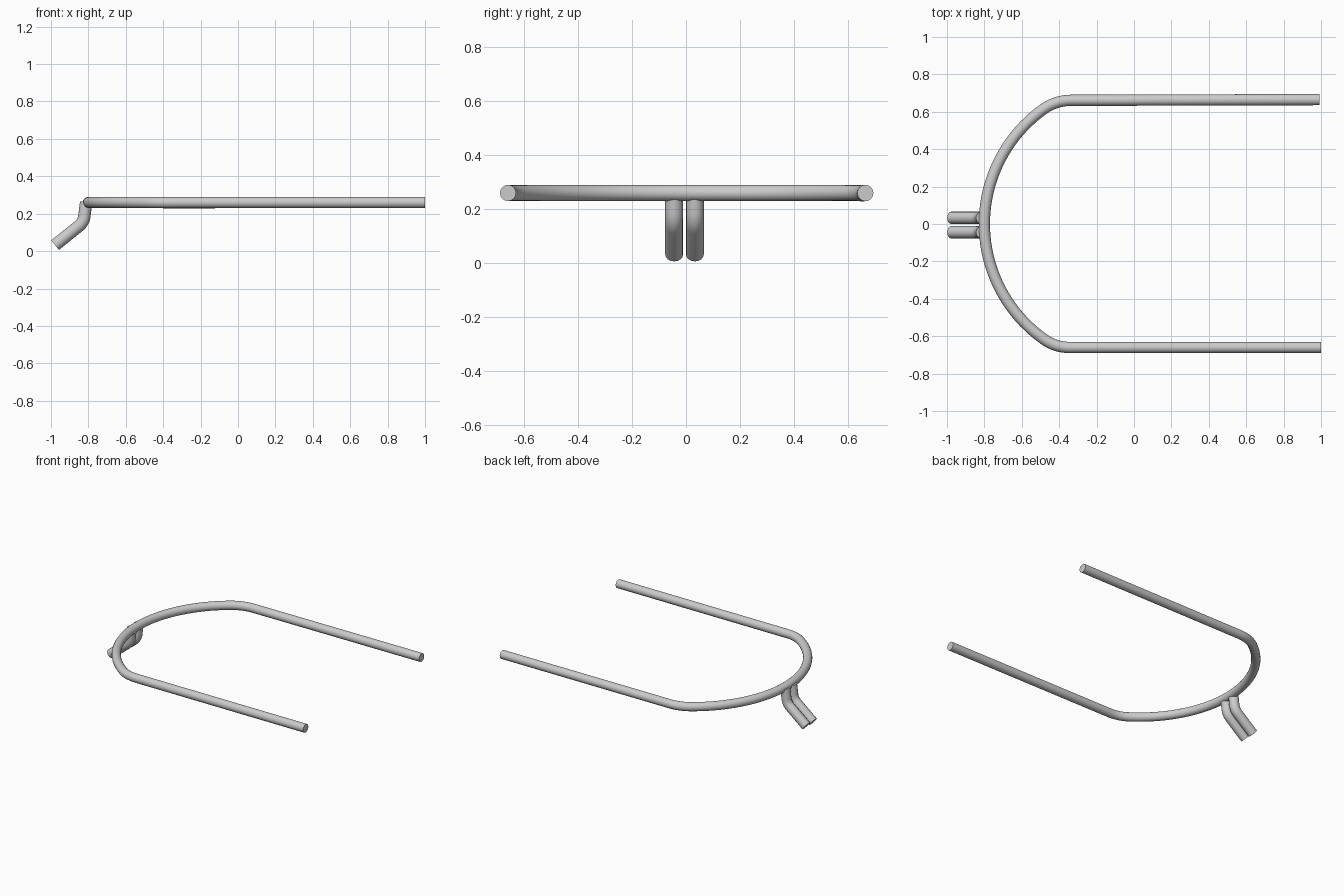
import bpy
from math import sin, cos, radians, pi
from mathutils import Vector

if "Cube" in bpy.data.objects:
    bpy.data.objects.remove(bpy.data.objects["Cube"])


def fillet(a, corner, b, length, n=8):
    """Points of a smooth bend replacing the corner of a-corner-b."""
    a, c, b = Vector(a), Vector(corner), Vector(b)
    p, q = c + (a - c).normalized() * length, c + (b - c).normalized() * length
    return [p * (1 - t) ** 2 + c * 2 * t * (1 - t) + q * t * t
            for t in (i / n for i in range(n + 1))]


def tube(name, points, radius):
    """Round capped rod swept along a path, as a smooth mesh."""
    curve = bpy.data.curves.new(name, 'CURVE')
    curve.dimensions = '3D'
    curve.bevel_depth = radius
    curve.bevel_resolution = 6
    curve.use_fill_caps = True
    spline = curve.splines.new('POLY')
    spline.points.add(len(points) - 1)
    for sp, p in zip(spline.points, points):
        sp.co = (*p, 1)
    obj = bpy.data.objects.new(name, curve)
    bpy.context.collection.objects.link(obj)
    bpy.ops.object.select_all(action='DESELECT')
    obj.select_set(True)
    bpy.context.view_layer.objects.active = obj
    bpy.ops.object.convert(target='MESH')
    bpy.ops.object.shade_smooth_by_angle(angle=radians(40))
    return bpy.context.object


# Wide U-shaped rod: straight arm, tight shoulder, shallow bow, shoulder, arm
Z, R, CX = 0.26, 0.755, -0.045
A = radians(54.8)
bow = [(CX - R * cos(t), R * sin(t), Z)
       for t in (-A + 2 * A * i / 40 for i in range(41))]
near = fillet((1, -0.66, Z), (-0.419, -0.66, Z), bow[0], 0.074)
far = fillet(bow[-1], (-0.415, 0.661, 0.259), (1, 0.665, Z), 0.079)
path = [(1, -0.66, Z)] + near[:-1] + bow + far[1:] + [(0.993, 0.665, Z)]
tube("frame_rod", path, 0.03)

# Pair of bent prongs hanging from the middle of the bow
for side, y in (("near", -0.044), ("far", 0.033)):
    top, elbow, tip = (-0.812, y, 0.262), (-0.825, y, 0.155), (-0.978, y, 0.032)
    tube("prong_" + side, [top] + fillet(top, elbow, tip, 0.035) + [tip], 0.033)
